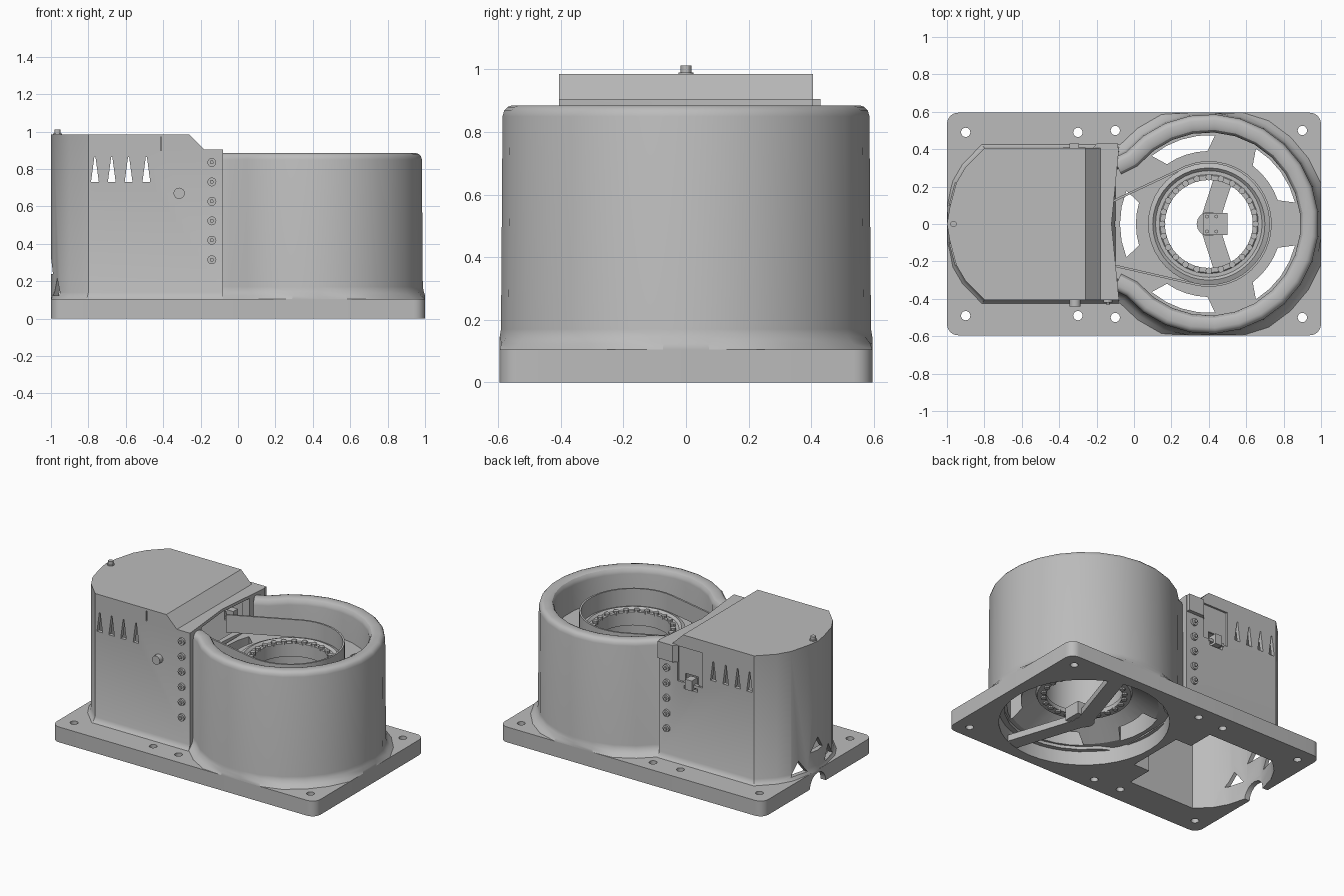
import bpy, bmesh
from math import sin, cos, pi, radians
from mathutils import Vector

if "Cube" in bpy.data.objects:
    bpy.data.objects.remove(bpy.data.objects["Cube"])

grey = bpy.data.materials.new("plain grey")
grey.use_nodes = True
grey.diffuse_color = (0.5, 0.5, 0.5, 1)
grey.node_tree.nodes["Principled BSDF"].inputs["Base Color"].default_value = (0.5, 0.5, 0.5, 1)
parts = []


def finish(name, bm):
    bmesh.ops.recalc_face_normals(bm, faces=bm.faces)
    me = bpy.data.meshes.new(name)
    bm.to_mesh(me)
    bm.free()
    ob = bpy.data.objects.new(name, me)
    bpy.context.collection.objects.link(ob)
    me.materials.append(grey)
    parts.append(ob)
    return ob


def loft(name, rings, close=False):
    """Skin equal-length closed rings; cap both ends unless the loft is closed."""
    bm = bmesh.new()
    vs = [[bm.verts.new(p) for p in r] for r in rings]
    n = len(vs[0])
    pairs = list(zip(vs, vs[1:])) + ([(vs[-1], vs[0])] if close else [])
    for a, b in pairs:
        for i in range(n):
            bm.faces.new((a[i], a[(i + 1) % n], b[(i + 1) % n], b[i]))
    if not close:
        bm.faces.new(vs[0])
        bm.faces.new(vs[-1])
    return finish(name, bm)


def prism(name, pts, lo, hi, axis="z"):
    put = {"z": lambda a, b, h: (a, b, h), "y": lambda a, b, h: (a, h, b),
           "x": lambda a, b, h: (h, a, b)}[axis]
    return loft(name, [[put(a, b, h) for a, b in pts] for h in (lo, hi)])


def circle(cx, cy, r, n=24):
    return [(cx + r * cos(2 * pi * i / n), cy + r * sin(2 * pi * i / n)) for i in range(n)]


def rect(x0, x1, y0, y1):
    return [(x0, y0), (x1, y0), (x1, y1), (x0, y1)]


def arc(r, a0, a1, n, cx=0.4):
    angles = [radians(a0 + (a1 - a0) * i / n) for i in range(n + 1)]
    return [(cx + r * cos(a), r * sin(a)) for a in angles]


def mirrored(pts):
    return pts + [(x, -y) for x, y in reversed(pts)]


def carve(targets, tool):
    """Subtract the tool from each target, then remove it."""
    for t in targets:
        mod = t.modifiers.new("cut", "BOOLEAN")
        mod.operation, mod.object, mod.solver = "DIFFERENCE", tool, "EXACT"
        bpy.context.view_layer.objects.active = t
        bpy.ops.object.modifier_apply(modifier=mod.name)
    parts.remove(tool)
    bpy.data.objects.remove(tool)


def cut(targets, *args):
    carve(targets, prism("cutter", *args))


def sweep(name, path, profile):
    """Sweep an (outward offset, height) profile along a flat open path."""
    pts = [Vector(p) for p in path]
    rings = []
    for i, p in enumerate(pts):
        t = (pts[min(i + 1, len(pts) - 1)] - pts[max(i - 1, 0)]).normalized()
        n = Vector((-t.y, t.x))
        ring = []
        for off, z in profile:
            q = p + n * off
            ring.append((min(q.x, 1), max(-0.595, min(0.595, q.y)), z))
        rings.append(ring)
    return loft(name, rings)


def turned(name, profile, n=40):
    rings = [[(0.4 + r * cos(2 * pi * i / n), r * sin(2 * pi * i / n), z) for r, z in profile]
             for i in range(n)]
    return loft(name, rings, close=True)


# Base plate with rounded corners, drum opening and stepped housing opening
corners = []
for sx, sy, start in ((1, 1, 0), (-1, 1, 90), (-1, -1, 180), (1, -1, 270)):
    corners += [(x + sx * 0.94, y + sy * 0.535) for x, y in arc(0.06, start, start + 90, 6, 0)]
plate = prism("base_plate", corners, 0, 0.105)
for s in (-1, 1):
    for x, y in ((-0.9, 0.49), (-0.3, 0.49), (-0.1, 0.5), (0.9, 0.5)):
        cut([plate], circle(x, s * y, 0.025, 16), -0.1, 0.3)
cut([plate], circle(0.4, 0, 0.525, 40), -0.1, 0.3)
inner_end = [(-0.79, 0.38), (-0.88, 0.29), (-0.93, 0.2), (-0.965, 0.07)]
cut([plate], mirrored([(-0.17, 0.2), (-0.29, 0.2), (-0.29, 0.38)] + inner_end), -0.1, 0.3)

# Motor housing: hollow shell with a small flared foot
half = [(-0.08, 0.405), (-0.8, 0.405), (-0.9, 0.305), (-0.95, 0.22), (-0.985, 0.09)]
outline = [(-0.12, 0)] + half + [(-1, 0)] + [(x, -y) for x, y in reversed(half)]


def flared(k, z):
    return [(max(-1, min(-0.08, -0.5 + (x + 0.5) * (1 + k))), y * (1 + k * 1.3), z)
            for x, y in outline]


housing = loft("motor_housing", [flared(0.05, 0.1), flared(0.02, 0.115), flared(0, 0.14),
                                 flared(0, 0.985)])
cut([housing], [(-0.26, 0.985), (-0.18, 0.905), (0.1, 0.905), (0.1, 1.1), (-0.26, 1.1)],
    -0.7, 0.7, "y")
cut([housing], mirrored([(-0.15, 0.38)] + inner_end), -0.1, 0.88)

# Belt opening, cable arch and triangular vents
cut([housing], rect(-0.2, 0.05, -0.26, 0.26), 0.68, 0.885)
cut([housing, plate], circle(0, 0, 0.085), -1.2, -0.85, "x")
for x in (-0.765, -0.675, -0.585, -0.49):
    cut([housing], [(x - 0.021, 0.73), (x + 0.021, 0.73), (x + 0.003, 0.865), (x - 0.003, 0.865)],
        -0.6, 0.6, "y")
for y, z in ((-0.16, 0.125), (0, 0.24), (0.16, 0.125)):
    cut([housing], [(y - 0.065, z), (y + 0.065, z), (y, z + 0.09)], -1.2, -0.8, "x")
cut([housing], rect(-0.415, -0.408, 0.9, 0.97), -0.5, -0.395, "y")

# Latch recess, side flange and hook on the rear of the housing
cut([housing], rect(-0.41, -0.22, 0.66, 0.9), 0.392, 0.6, "y")
cut([housing], rect(-0.37, -0.27, 0.62, 0.72), 0.36, 0.6, "y")
prism("latch_hook", rect(-0.345, -0.295, 0.63, 0.7), 0.37, 0.43, "y")
prism("latch_pin", rect(-0.38, -0.26, 0.645, 0.665), 0.385, 0.41, "y")
prism("rear_flange", [(-0.225, 0.4), (-0.2, 0.43), (-0.085, 0.43), (-0.085, 0.4)], 0.79, 0.905)

# Screws, side knob and top knob
for s in (-1, 1):
    for i in range(6):
        z = 0.835 - i * 0.104
        prism("housing_screw", circle(-0.14, z, 0.024, 12), s * 0.39, s * 0.42, "y")
        prism("screw_socket", circle(-0.14, z, 0.011, 6), s * 0.41, s * 0.43, "y")
prism("side_knob", circle(-0.315, 0.67, 0.03, 16), -0.44, -0.39, "y")
prism("top_knob_washer", circle(-0.965, 0, 0.024, 16), 0.98, 0.99)
prism("top_knob", circle(-0.965, 0, 0.017, 12), 0.98, 1.012)

# Drum wall with rounded rim and sloped foot, open toward the housing
sweep("drum_wall", [(-0.09, 0.31)] + arc(0.54, 140, -140, 21) + [(-0.09, -0.31)],
      [(-0.05, 0.09), (0.098, 0.105), (0.075, 0.124), (0.057, 0.146), (0.052, 0.17),
       (0.047, 0.85), (0.042, 0.868), (0.031, 0.88), (0.016, 0.885), (-0.02, 0.885),
       (-0.036, 0.878), (-0.046, 0.864), (-0.05, 0.845)])

# Drum core: five through pockets, central bore and hollowed underside
core = prism("drum_core", arc(0.51, 140, -140, 28) + [(-0.1, -0.29), (-0.1, 0.29)], 0.11, 0.67)
for k in range(5):
    a = 36 + 72 * k
    cut([core], arc(0.475, a - 22, a + 22, 4) + arc(0.39, a + 17, a - 17, 4), -0.1, 1)
cut([core], circle(0.4, 0, 0.25, 40), -0.1, 1)
carve([core], loft("cutter", [[(x, y, z) for x, y in circle(0.4, 0, r, 44)]
                              for r, z in ((0.57, 0.04), (0.3, 0.21))]))

# Pulley, bearings and rollers
turned("pulley", [(0.25, 0.61), (0.325, 0.61), (0.325, 0.7), (0.3, 0.71), (0.285, 0.695),
                  (0.265, 0.695), (0.26, 0.7), (0.235, 0.7), (0.235, 0.61)])
turned("lower_bearing", [(0.235, 0.19), (0.29, 0.19), (0.3, 0.22), (0.235, 0.22)])
for k in range(24):
    a = 2 * pi * k / 24
    x, y = 0.4 + 0.25 * cos(a), 0.25 * sin(a)
    prism("upper_roller", circle(x, y, 0.018, 8), 0.69, 0.715)
    prism("lower_roller", circle(x, y, 0.018, 8), 0.18, 0.2)

# Drive belt running from the pulley into the housing
sweep("drive_belt", [(-0.16, 0.10)] + arc(0.33, 112, -102, 28) + [(-0.16, -0.21)],
      [(-0.006, 0.7), (0.006, 0.7), (0.006, 0.82), (-0.006, 0.82)])

# Sensor bracket across the bottom opening
for s in (-1, 1):
    a = radians(72 * s)
    d, n = Vector((cos(a), sin(a))), Vector((-sin(a), cos(a))) * 0.05
    o = Vector((0.4, 0))
    prism("bracket_arm", [tuple(v) for v in (o + n, o - n, o + d * 0.53 - n, o + d * 0.53 + n)],
          0.002, 0.045)
prism("bracket_hub", circle(0.4, 0, 0.065, 16), 0.002, 0.06)
prism("bracket_block", rect(0.37, 0.5, -0.06, 0.06), 0.004, 0.09)
for x in (0.39, 0.44):
    for y in (-0.04, 0.04):
        prism("bracket_bolt", circle(x, y, 0.01, 8), 0.08, 0.1)

# Smooth shading with sharp edges kept
bpy.ops.object.select_all(action="DESELECT")
for ob in parts:
    ob.select_set(True)
bpy.context.view_layer.objects.active = plate
bpy.ops.object.shade_smooth_by_angle(angle=radians(30))
